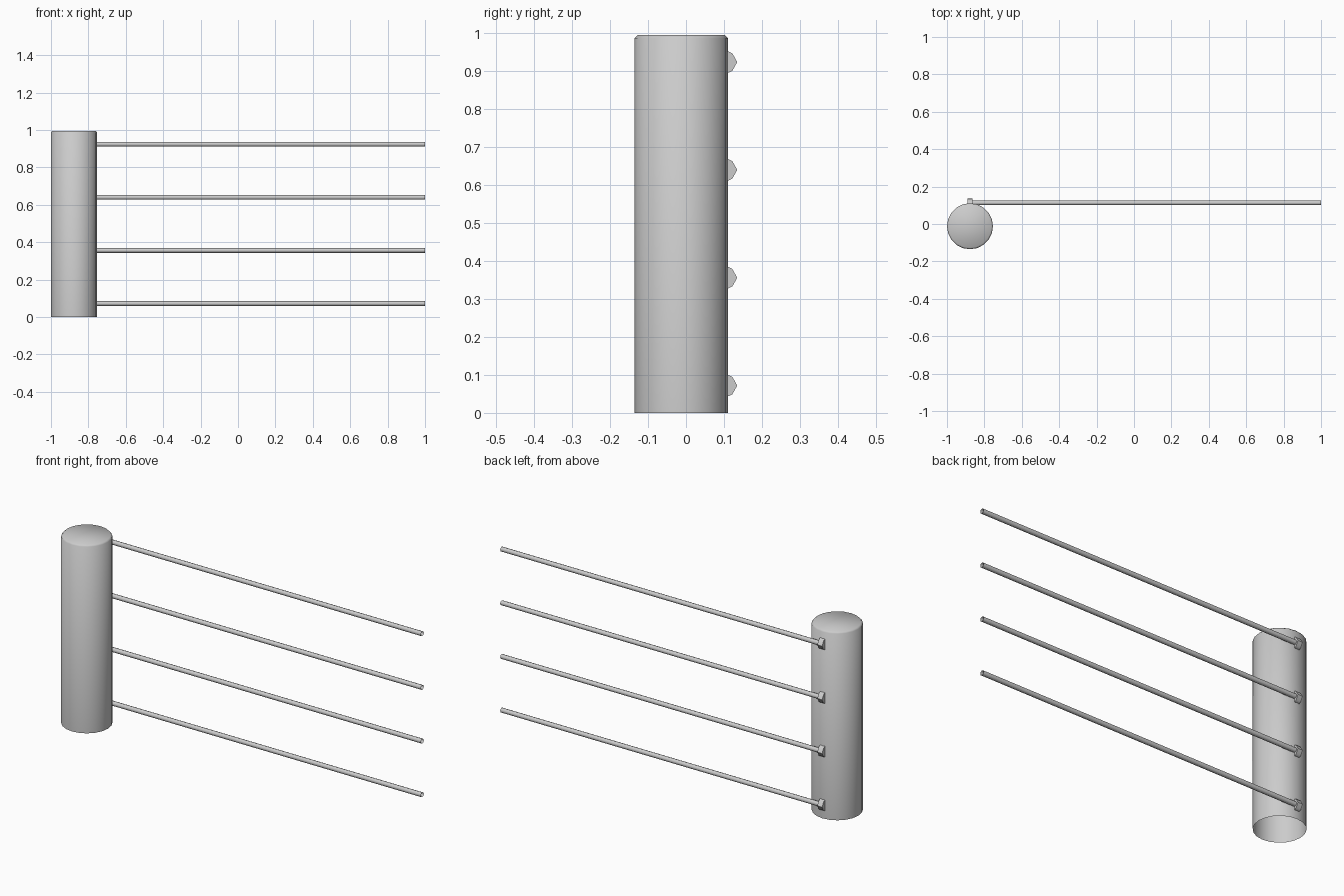
import bpy, bmesh
from math import pi, sin, cos

if "Cube" in bpy.data.objects:
    bpy.data.objects.remove(bpy.data.objects["Cube"])

PX, PY = -0.877, -0.012
LEVELS = [0.072, 0.356, 0.64, 0.924]


def finish(name, bm, angle=None):
    bmesh.ops.recalc_face_normals(bm, faces=bm.faces)
    for f in bm.faces:
        f.smooth = True
    me = bpy.data.meshes.new(name)
    bm.to_mesh(me)
    bm.free()
    ob = bpy.data.objects.new(name, me)
    bpy.context.collection.objects.link(ob)
    if angle:
        bpy.ops.object.select_all(action='DESELECT')
        bpy.context.view_layer.objects.active = ob
        ob.select_set(True)
        bpy.ops.object.shade_smooth_by_angle(angle=angle)
    return ob


def loft(bm, rings, cap_last=False):
    loops = [[bm.verts.new(p) for p in r] for r in rings]
    n = len(loops[0])
    for a, b in zip(loops, loops[1:]):
        for i in range(n):
            j = (i + 1) % n
            bm.faces.new((a[i], a[j], b[j], b[i]))
    if cap_last:
        bm.faces.new(loops[-1])


def circle(n, r):
    return [(r * cos(2 * pi * i / n), r * sin(2 * pi * i / n)) for i in range(n)]


# Post: open underneath, small bevel around the top
bm = bmesh.new()
profile = [(0.123, 0.0), (0.123, 0.987), (0.115, 0.995)]
loft(bm, [[(PX + x, PY + y, z) for x, y in circle(20, r)] for r, z in profile], True)
finish("post", bm)

for k, z in enumerate(LEVELS, 1):
    # Wire: open-ended thin tube running from the staple
    bm = bmesh.new()
    loft(bm, [[(x, 0.113 + a, z + b) for a, b in circle(8, 0.0125)] for x in (PX, 1.0)])
    finish(f"wire_{k}", bm)

    # Staple: short bent strip driven into the back of the post
    bm = bmesh.new()
    outline = [(0.100, -0.029), (0.112, -0.028), (0.122, -0.023), (0.135, 0.0),
               (0.122, 0.023), (0.112, 0.028), (0.100, 0.029)]
    sides = [[(x, y, z + h) for y, h in outline] for x in (PX - 0.014, PX + 0.014)]
    loft(bm, sides, True)
    bmesh.ops.holes_fill(bm, edges=bm.edges)
    finish(f"staple_{k}", bm, 0.8)
